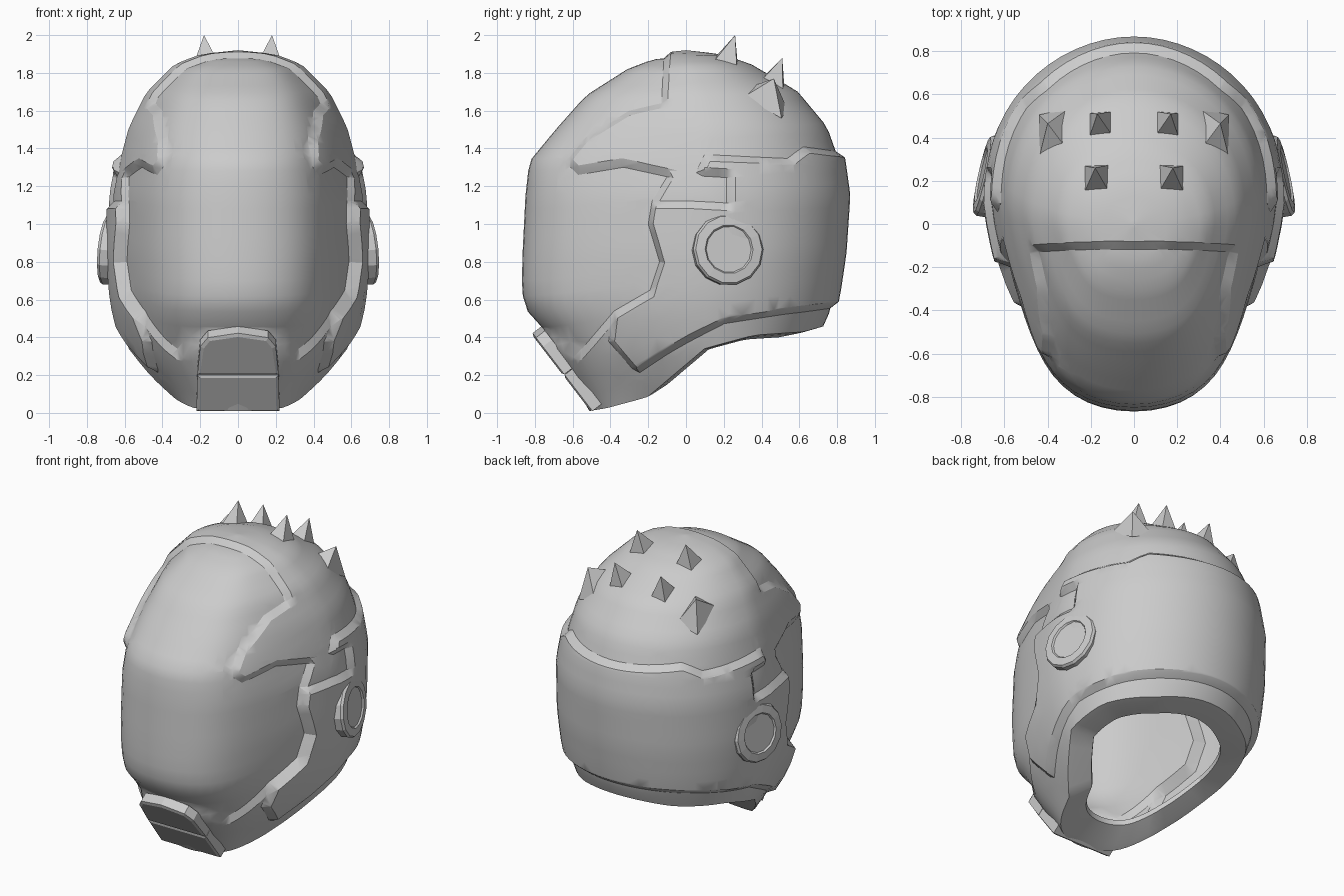
import bpy, bmesh, math
from mathutils import Vector

cube = bpy.data.objects.get("Cube")
if cube:
    bpy.data.objects.remove(cube, do_unlink=True)

grey = bpy.data.materials.new("plain grey")
grey.use_nodes = True
grey.diffuse_color = (0.6, 0.6, 0.6, 1)
grey.node_tree.nodes["Principled BSDF"].inputs["Base Color"].default_value = (0.6, 0.6, 0.6, 1)

BEVEL = 0.04
TOP = 1.89
# height, front y, back y, half width
SLICES = [(0, -.47, .62, .35), (.1, -.53, .63, .38), (.2, -.60, .64, .46),
          (.35, -.69, .66, .55), (.45, -.76, .69, .58), (.55, -.85, .735, .605),
          (.65, -.87, .755, .62), (.85, -.865, .785, .635), (1.15, -.85, .805, .63),
          (1.33, -.83, .78, .595), (1.5, -.69, .72, .55), (1.68, -.53, .57, .46),
          (1.82, -.31, .33, .32), (1.87, -.18, .18, .19), (TOP, 0, 0, 0)]
# y, height of the lower rim
RIM = [(-.9, .025), (-.49, .025), (-.4, .04), (-.2, .1), (.1, .35),
       (.35, .42), (.6, .44), (.73, .48), (.8, .55), (1, .6)]
# side outlines (y, z) of the sunken visor and the raised rear plate
VISOR = [(-.1, 2.2), (-.13, 1.64), (-.3, 1.6), (-.53, 1.46), (-.64, 1.33), (-.57, 1.26),
         (-.33, 1.3), (-.1, 1.25), (-.18, 1.12), (-.2, 1), (-.14, .8), (-.19, .65),
         (-.38, .54), (-.55, .34), (-.74, .45), (-1.2, .46), (-1.2, 2.2)]
PLATE = [(.1, 1.36), (.52, 1.34), (.6, 1.4), (.8, 1.37), (1.2, 1.37), (1.2, .57), (.8, .57),
         (.5, .53), (.2, .48), (-.1, .32), (-.25, .22), (-.4, .39), (-.38, .54), (-.19, .65),
         (-.14, .8), (-.2, 1), (-.18, 1.12), (.04, 1.12), (.21, 1.11), (.21, 1.24), (.05, 1.25)]


def lookup(table, t):
    for a, b in zip(table, table[1:]):
        if t <= b[0]:
            k = max(0, (t - a[0]) / (b[0] - a[0]))
            return [p + (q - p) * k for p, q in zip(a, b)][1:]
    return table[-1][1:]


def surface(angle, z):
    front, back, width = lookup(SLICES, z)
    s, c = math.sin(angle), math.cos(angle)
    mid = 0.1 * min(1, max(0, (TOP - z) / 0.4))
    reach = mid - front if c > 0 else back - mid
    if z > TOP - 1e-6:
        reach = 0
    # flatter sides and a blunter face in front, slightly square behind
    if c > 0:
        shape = 1 - 0.18 * c * s ** 4 + 0.24 * c ** 6
    else:
        shape = 1 + 0.1 * s * s * c * c
    return Vector((width * s * shape, mid - reach * c, z))


def rim_height(angle):
    low, high = 0, 0.9
    for _ in range(30):
        z = (low + high) / 2
        if z < lookup(RIM, surface(angle, z).y)[0]:
            low = z
        else:
            high = z
    return high


def dome(columns, rows):
    bm = bmesh.new()
    grid = []
    for j in range(columns):
        angle = 2 * math.pi * j / columns
        base = rim_height(angle)
        heights = [base + (TOP - base) * math.sin(math.pi / 2 * i / rows) for i in range(rows + 1)]
        grid.append([bm.verts.new(surface(angle, z)) for z in heights])
    for j in range(columns):
        a, b = grid[j], grid[(j + 1) % columns]
        for i in range(rows):
            bm.faces.new((a[i], b[i], b[i + 1], a[i + 1]))
    bmesh.ops.remove_doubles(bm, verts=bm.verts[:], dist=1e-4)
    return bm


def finish(bm, name, smooth=True):
    bm.normal_update()
    for f in bm.faces:
        f.smooth = smooth
    for e in bm.edges:
        e.smooth = e.calc_face_angle(0) < math.radians(30)
    mesh = bpy.data.meshes.new(name)
    bm.to_mesh(mesh)
    bm.free()
    mesh.materials.append(grey)
    ob = bpy.data.objects.new(name, mesh)
    bpy.context.scene.collection.objects.link(ob)
    return ob


def segments(poly):
    pts = [Vector(p) for p in poly]
    return list(zip(pts, pts[1:] + pts[:1]))


def distance(p, a, b):
    d = b - a
    k = min(1, max(0, (p - a).dot(d) / d.dot(d)))
    return (p - a - d * k).length


def inside_depth(p, segs):
    """Signed distance to the outline, positive inside."""
    inside = False
    for a, b in segs:
        if (a.y > p.y) != (b.y > p.y) and p.x < a.x + (p.y - a.y) * (b.x - a.x) / (b.y - a.y):
            inside = not inside
    d = min(distance(p, a, b) for a, b in segs)
    return d if inside else -d


def cut_outline(bm, segs, side):
    """Cut the outline and the top line of its bevel into the surface."""
    for a, b in segs:
        d = (b - a).normalized()
        n = Vector((-d.y, d.x))
        if inside_depth((a + b) / 2 + n * 0.002, segs) * side < 0:
            n = -n
        for shift in (0, BEVEL):
            p, q = a + n * shift, b + n * shift
            faces = [f for f in bm.faces if distance(f.calc_center_median().yz, p, q) < 0.065]
            if not faces:
                continue
            edges = list({e for f in faces for e in f.edges})
            verts = list({v for f in faces for v in f.verts})
            bmesh.ops.bisect_plane(bm, geom=verts + edges + faces, dist=1e-3,
                                   plane_co=(0, p.x, p.y), plane_no=(0, n.x, n.y))


# Helmet shell with sunken visor, raised crown and rear plate
bm = dome(64, 34)
visor, plate = segments(VISOR), segments(PLATE)
cut_outline(bm, visor, -1)
cut_outline(bm, plate, 1)
bmesh.ops.triangulate(bm, faces=[f for f in bm.faces if len(f.verts) > 4])
bm.normal_update()
moves = []
for v in bm.verts:
    shell = min(1, max(0, -inside_depth(v.co.yz, visor) / BEVEL))
    rear = min(1, max(0, inside_depth(v.co.yz, plate) / BEVEL))
    moves.append((v, v.normal * (0.03 * shell + 0.035 * rear)))
for v, move in moves:
    v.co += move

# Rim flange turned inward around the neck opening
centre = Vector((0, 0.18, 0.29))
edges = [e for e in bm.edges if e.is_boundary]
for pull, lift in ((0.07, 0), (0.22, 0.01), (0.01, 0.03)):
    out = bmesh.ops.extrude_edge_only(bm, edges=edges)["geom"]
    edges = [g for g in out if isinstance(g, bmesh.types.BMEdge) and g.is_boundary]
    for v in {v for e in edges for v in e.verts}:
        v.co = v.co.lerp(centre, pull) + Vector((0, 0, lift))
finish(bm, "helmet_shell")


# Chin guard in two slabs lying on the sloping chin
def slab(name, outline, depth=0.06):
    up = Vector((0, -0.30, 0.39)).normalized()
    out = Vector((0, -up.z, up.y))
    origin = Vector((0, -0.495, 0.01))
    bm = bmesh.new()
    front = [bm.verts.new(origin + Vector((x, 0, 0)) + up * t) for x, t in outline]
    back = [bm.verts.new(v.co - out * depth) for v in front]
    face = bm.faces.new(front)
    bm.faces.new(back[::-1])
    for i in range(len(front)):
        k = (i + 1) % len(front)
        bm.faces.new((front[k], front[i], back[i], back[k]))
    bm.normal_update()
    bmesh.ops.inset_individual(bm, faces=[face], thickness=0.02, depth=0.008)
    finish(bm, name, False)


slab("chin_guard_upper", [(-.215, .245), (.215, .245), (.2, .43), (.16, .49),
                          (0, .52), (-.16, .49), (-.2, .43)])
slab("chin_guard_lower", [(-.22, 0), (.22, 0), (.215, .242), (-.215, .242)])


# Ear discs, turned from a profile of radius and height
def ear_disc(name, side):
    bm = bmesh.new()
    rings = []
    for r, h in ((.185, -.1), (.19, -.005), (.18, .01), (.13, .015), (.122, .005)):
        rings.append([bm.verts.new((r * math.cos(k * math.pi / 7), r * math.sin(k * math.pi / 7), h))
                      for k in range(14)])
    for a, b in zip(rings, rings[1:]):
        for k in range(14):
            m = (k + 1) % 14
            bm.faces.new((a[k], a[m], b[m], b[k]))
    bm.faces.new(rings[-1])
    ob = finish(bm, name, False)
    ob.location = (side * 0.695, 0.225, 0.865)
    ob.rotation_euler = Vector((side, 0.22, 0.1)).to_track_quat('Z', 'Y').to_euler()


# Four-sided spikes whose bases lie on the crown
def spike(name, base, tip, wide, long):
    base = Vector(base)
    n = (base - Vector((0, 0, 0.9))).normalized()
    v = n.cross(Vector((1, 0, 0))).normalized()
    u = v.cross(n)
    base -= n * 0.01
    bm = bmesh.new()
    foot = [bm.verts.new(base + u * (i * wide / 2) + v * (j * long / 2))
            for i, j in ((-1, -1), (1, -1), (1, 1), (-1, 1))]
    point = bm.verts.new(tip)
    bm.faces.new(foot)
    for k in range(4):
        bm.faces.new((foot[k], foot[(k + 1) % 4], point))
    bmesh.ops.recalc_face_normals(bm, faces=bm.faces[:])
    finish(bm, name, False)


for side, word in ((1, "left"), (-1, "right")):
    ear_disc(word + "_ear_disc", side)
    spike(word + "_front_spike", (side * .175, .21, 1.86), (side * .18, .26, 2), .12, .13)
    spike(word + "_rear_spike", (side * .155, .465, 1.745), (side * .17, .51, 1.88), .11, .13)
    spike(word + "_outer_spike", (side * .375, .425, 1.65), (side * .4, .465, 1.77), .15, .23)
